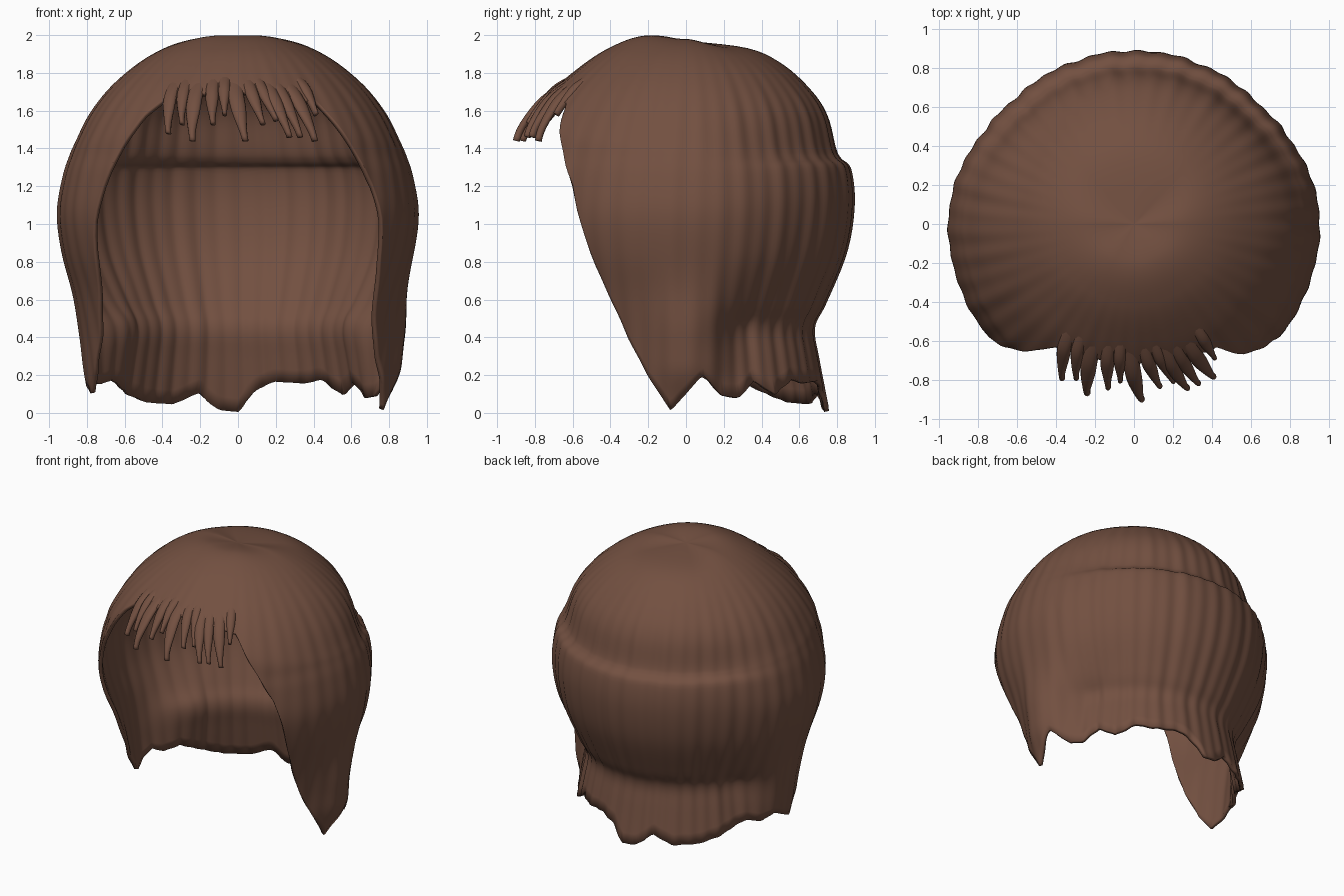
import bpy, bmesh, math
from mathutils import Vector

if "Cube" in bpy.data.objects:
    bpy.data.objects.remove(bpy.data.objects["Cube"])

hair = bpy.data.materials.new("chestnut brown")
hair.diffuse_color = (0.17, 0.08, 0.052, 1)
hair.use_nodes = True
hair.node_tree.nodes["Principled BSDF"].inputs["Base Color"].default_value = hair.diffuse_color

# Profiles from crown to hem as (radius, height)
FRONT = [(0, 1.97), (.22, 1.997), (.42, 1.925), (.60, 1.80), (.74, 1.67), (.865, 1.50), (.905, 1.36),
         (.93, 1.25), (.945, 1.05), (.90, .85), (.80, .62), (.70, .4), (.64, .2), (.64, -.05)]
SIDE = [(0, 1.97), (.25, 1.975), (.46, 1.895), (.65, 1.75), (.78, 1.59), (.86, 1.43), (.89, 1.36),
        (.925, 1.25), (.955, 1.06), (.93, .85), (.87, .62), (.835, .4), (.81, .2), (.76, -.05)]
BACK = [(0, 1.97), (.33, 1.93), (.52, 1.84), (.67, 1.70), (.75, 1.57), (.793, 1.40), (.82, 1.347),
        (.872, 1.29), (.89, 1.10), (.85, .85), (.74, .58), (.68, .45), (.705, .28), (.77, -.05)]

# Hem height against angle from the front, in degrees
HEM = [(-180, .01), (-172, .02), (-163, .11), (-152, .05), (-138, .06), (-127, .10), (-112, .18),
       (-103, .15), (-96, .19), (-90, .15), (-82, .10), (-75, .22), (-67, .42), (-61.5, .6),
       (-57, .8), (-54, 1.0), (-50, 1.2), (-44, 1.4), (-38, 1.57), (-32, 1.66), (-20, 1.69), (0, 1.7),
       (20, 1.68), (34, 1.64), (43, 1.4), (50, 1.2), (54, 1.0), (57, .8), (61.5, .6), (67, .4),
       (75, .2), (84, .01), (90, .1), (96, .2), (105, .09), (112, .08), (120, .17), (130, .1),
       (141, .18), (150, .16), (164, .17), (172, .13), (180, .01)]


def smooth(a, b, x):
    x = min(1, max(0, (x - a) / (b - a)))
    return x * x * (3 - 2 * x)


def hem(deg):
    for (a, za), (b, zb) in zip(HEM, HEM[1:]):
        if a <= deg <= b:
            return za + (zb - za) * (deg - a) / (b - a)
    return HEM[-1][1]


def curve(profile, t):
    """Smooth interpolation through a profile."""
    n = len(profile) - 1
    i = min(int(t), n - 1)
    u = t - i
    p = [Vector(profile[min(n, max(0, i + k))]) for k in (-1, 0, 1, 2)]
    m0, m1 = (p[2] - p[0]) / 2, (p[3] - p[1]) / 2
    return (p[1] * (2*u**3 - 3*u**2 + 1) + m0 * (u**3 - 2*u**2 + u)
            + p[2] * (3*u**2 - 2*u**3) + m1 * (u**3 - u**2))


def section(deg, t):
    a = abs(deg)
    side = curve(SIDE, t)
    if a < 90:
        return side.lerp(curve(FRONT, t), 1 - smooth(28, 90, a))
    # the nape tucks in sooner near the hem
    return side.lerp(curve(BACK, t), smooth(90, 138 - 18 * smooth(9, 11, t), a))


def find_t(deg, z):
    lo, hi = 1.0, 13.0
    for _ in range(26):
        mid = (lo + hi) / 2
        if section(deg, mid).y > z:
            lo = mid
        else:
            hi = mid
    return lo


def surface(deg, t, out=0):
    """Point on the hair shell, with fine strand waves."""
    r, z = section(deg, t)
    ph = math.radians(deg)
    wave = (math.sin(46 * ph + .6 * math.sin(3 * ph) + .3 * t) + .6 * math.sin(27 * ph + 1 - .2 * t)
            + .5 * math.sin(17 * ph + 2))
    r += (.0026 + .0012 * smooth(85, 120, abs(deg))) * wave * smooth(1.2, 4.5, t) + out
    # fuller lock low on the right
    if deg > 0:
        r += .05 * smooth(.85, .4, z) * smooth(0, .25, z) * smooth(72, 90, deg) * (1 - smooth(94, 112, deg)) \
            if z < .85 else 0
    return Vector((r * math.sin(ph), -r * math.cos(ph), z))


def finish(bm, name):
    bmesh.ops.recalc_face_normals(bm, faces=bm.faces)
    me = bpy.data.meshes.new(name)
    bm.to_mesh(me)
    bm.free()
    me.materials.append(hair)
    ob = bpy.data.objects.new(name, me)
    bpy.context.collection.objects.link(ob)
    for p in me.polygons:
        p.use_smooth = True
    return ob


# Main shell: columns running from the crown down to the hem
COLS, ROWS = 288, 64
bm = bmesh.new()
top = bm.verts.new((0, 0, 1.97))
columns = []
for c in range(COLS):
    deg = -180 + 360 * c / COLS
    end = find_t(deg, max(.005, hem(deg)))
    columns.append([bm.verts.new(surface(deg, end * r / ROWS)) for r in range(1, ROWS + 1)])
for c in range(COLS):
    a, b = columns[c], columns[(c + 1) % COLS]
    bm.faces.new((top, a[0], b[0]))
    for r in range(ROWS - 1):
        bm.faces.new((a[r], a[r + 1], b[r + 1], b[r]))
shell = finish(bm, "hair_shell")
sol = shell.modifiers.new("thickness", 'SOLIDIFY')
sol.thickness = .025
sol.offset = -1


# Fringe: flattened tapering locks growing out of the shell
def lock(name, root, tip, tip_z, width, lift):
    bm = bmesh.new()
    rings = []
    N, K = 20, 10
    for i in range(N + 1):
        s = i / N
        deg = root + (tip - root) * s
        z = 1.84 + (tip_z - 1.84) * s
        t = find_t(deg, z)
        p = surface(deg, t, -.03 + .026 * smooth(.1, .55, s) + lift * s)
        down = (surface(deg, t + .05) - surface(deg, t - .05)).normalized()
        across = Vector((math.cos(math.radians(deg)), math.sin(math.radians(deg)), 0))
        normal = across.cross(down).normalized()
        w = width * (1 - .6 * smooth(.5, 1, s))
        h = .006 + .02 * smooth(.05, .5, s) - .007 * s
        rings.append([bm.verts.new(p + across * w * math.cos(2 * math.pi * k / K)
                                   + normal * h * math.sin(2 * math.pi * k / K)) for k in range(K)])
    for a, b in zip(rings, rings[1:]):
        for k in range(K):
            bm.faces.new((a[k], a[(k + 1) % K], b[(k + 1) % K], b[k]))
    bm.faces.new(rings[0])
    bm.faces.new(rings[-1])
    finish(bm, name)


# root angle, tip angle, tip height, half width, lift from the shell
LOCKS = [(-33, -25, 1.48, .038, .0), (-27, -20.5, 1.53, .034, .0), (-20, -15.5, 1.44, .042, .015),
         (-13, -9, 1.53, .036, .005), (-7, -5, 1.58, .032, .0), (-3, 2.5, 1.44, .042, .015),
         (3, 9, 1.53, .036, .0), (8, 14, 1.55, .032, .0), (12, 18, 1.46, .038, .005),
         (17, 22, 1.46, .036, .0), (23, 27.5, 1.44, .04, .0), (31, 31, 1.58, .032, -.01)]
for n, spec in enumerate(LOCKS):
    lock("fringe_lock_%d" % (n + 1), *spec)
